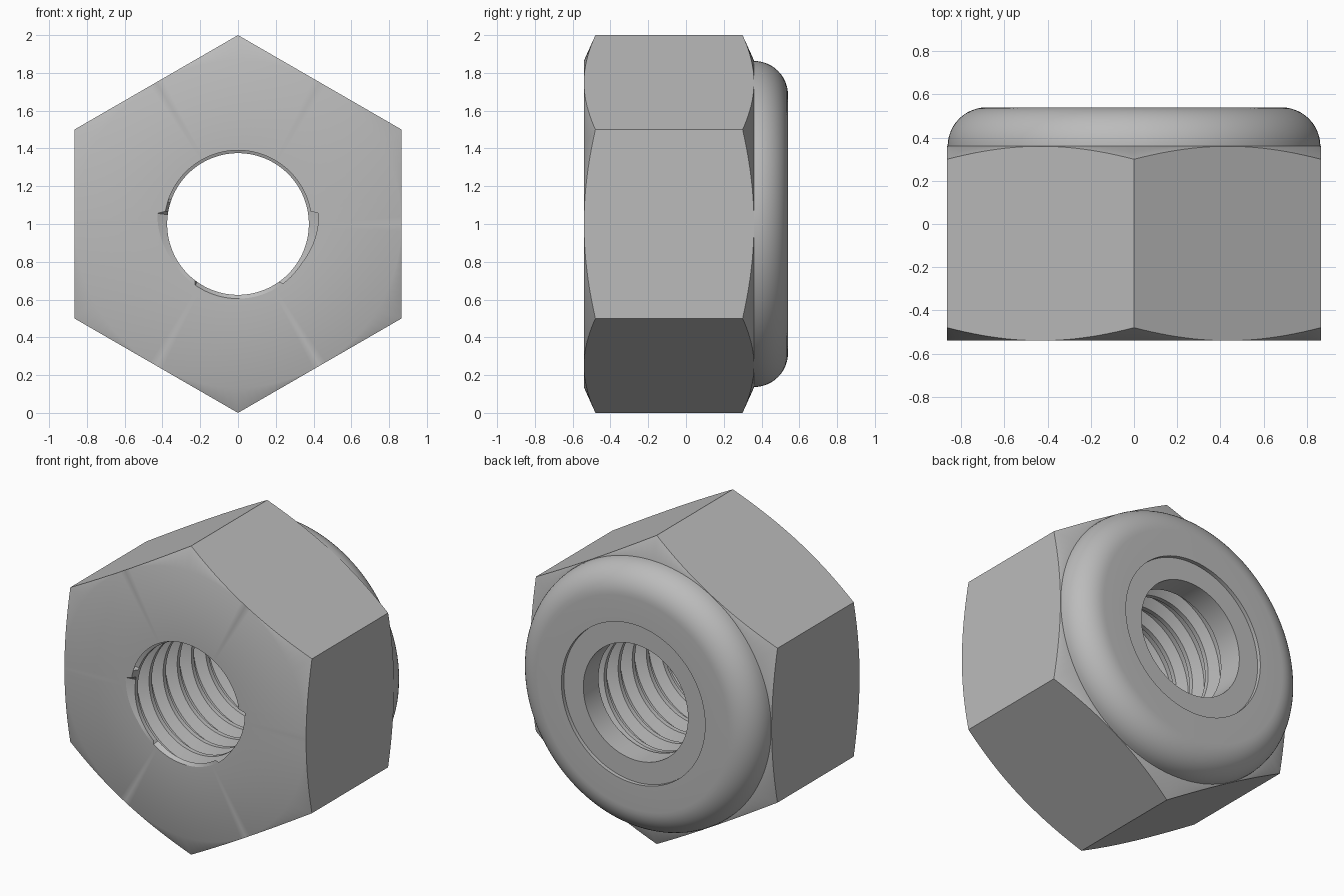
import bpy
import bmesh
from math import cos, sin, pi, radians, floor

cube = bpy.data.objects.get("Cube")
if cube:
    bpy.data.objects.remove(cube, do_unlink=True)

# Main dimensions; the bore axis runs along y at height AXIS_Z
N = 144
AXIS_Z = 1.0
FLAT = 0.866
FRONT, SHOULDER, END = -0.54, 0.36, 0.54
CREST, ROOT, PITCH = 0.375, 0.44, 0.144
KINKS = (0.1, 0.3, 0.7, 0.9)

steel = bpy.data.materials.new("plain steel grey")
steel.use_nodes = True
GREY = (0.5, 0.5, 0.5, 1)
steel.diffuse_color = GREY
steel.node_tree.nodes["Principled BSDF"].inputs["Base Color"].default_value = GREY


def point(r, t, y):
    return (r * cos(t), y, AXIS_Z + r * sin(t))


def hex_radius(t):
    return FLAT / cos((t + pi / 6) % (pi / 3) - pi / 6)


def chamfer_depth(t):
    return (hex_radius(t) - FLAT) * 0.45


def thread_radius(t, y):
    """Trapezoid thread, with a crest at the bottom of the front mouth."""
    u = ((y - FRONT) / PITCH + t / (2 * pi) - 0.75) % 1
    u = min(u, 1 - u)
    k = min(max((u - KINKS[0]) / (KINKS[1] - KINKS[0]), 0), 1)
    r = CREST + (ROOT - CREST) * k
    if y == FRONT:
        r = 0.39 if sin(t) > 0.15 else max(r, 0.395)
    return r


def sheet(bm, columns):
    """Skin a closed loop of equal-length point columns."""
    cols = [[bm.verts.new(p) for p in c] for c in columns]
    for a, b in zip(cols, cols[1:]):
        for j in range(len(a) - 1):
            bm.faces.new((a[j], a[j + 1], b[j + 1], b[j]))


def finish(bm, name):
    bmesh.ops.remove_doubles(bm, verts=bm.verts, dist=0.0004)
    bmesh.ops.dissolve_degenerate(bm, edges=bm.edges, dist=0.0001)
    bmesh.ops.recalc_face_normals(bm, faces=bm.faces)
    mesh = bpy.data.meshes.new(name)
    bm.to_mesh(mesh)
    bm.free()
    mesh.materials.append(steel)
    obj = bpy.data.objects.new(name, mesh)
    bpy.context.collection.objects.link(obj)
    bpy.ops.object.select_all(action="DESELECT")
    obj.select_set(True)
    bpy.context.view_layer.objects.active = obj
    bpy.ops.object.shade_smooth_by_angle(angle=radians(30))


def angles():
    return [2 * pi * i / N for i in range(N + 1)]


# Hexagonal body with chamfered corners and rolled collar
def body_column(t):
    d, r = chamfer_depth(t), hex_radius(t)
    col = [point(thread_radius(t, FRONT), t, FRONT), point(FLAT, t, FRONT),
           point(r, t, FRONT + d), point(r, t, SHOULDER - d),
           point(FLAT, t, SHOULDER)]
    fillet = END - SHOULDER
    for i in range(13):
        a = pi / 2 * i / 12
        col.append(point(FLAT - 0.003 - fillet * (1 - cos(a)), t,
                         SHOULDER + fillet * sin(a)))
    col += [point(0.515, t, END), point(0.515, t, END - 0.025)]
    return col


bm = bmesh.new()
sheet(bm, [body_column(t) for t in angles()])
finish(bm, "hex_body_and_collar")


# Threaded bore: rows follow the helix and are clipped at both ends
def thread_column(t):
    col = []
    turns = floor((SHOULDER - FRONT) / PITCH) + 3
    for turn in range(-1, turns):
        for k in KINKS:
            y = FRONT + PITCH * (turn + k + 0.75 - t / (2 * pi))
            y = min(max(y, FRONT), SHOULDER)
            col.append(point(thread_radius(t, y), t, y))
    return [point(thread_radius(t, FRONT), t, FRONT)] + col


bm = bmesh.new()
sheet(bm, [thread_column(t) for t in angles()])
finish(bm, "threaded_bore")

# Locking insert ring, slightly recessed in the collar
PROFILE = ((0.45, SHOULDER), (CREST, SHOULDER), (CREST, END - 0.025),
           (0.515, END - 0.025))
bm = bmesh.new()
sheet(bm, [[point(r, t, y) for r, y in PROFILE] for t in angles()])
finish(bm, "locking_insert")
